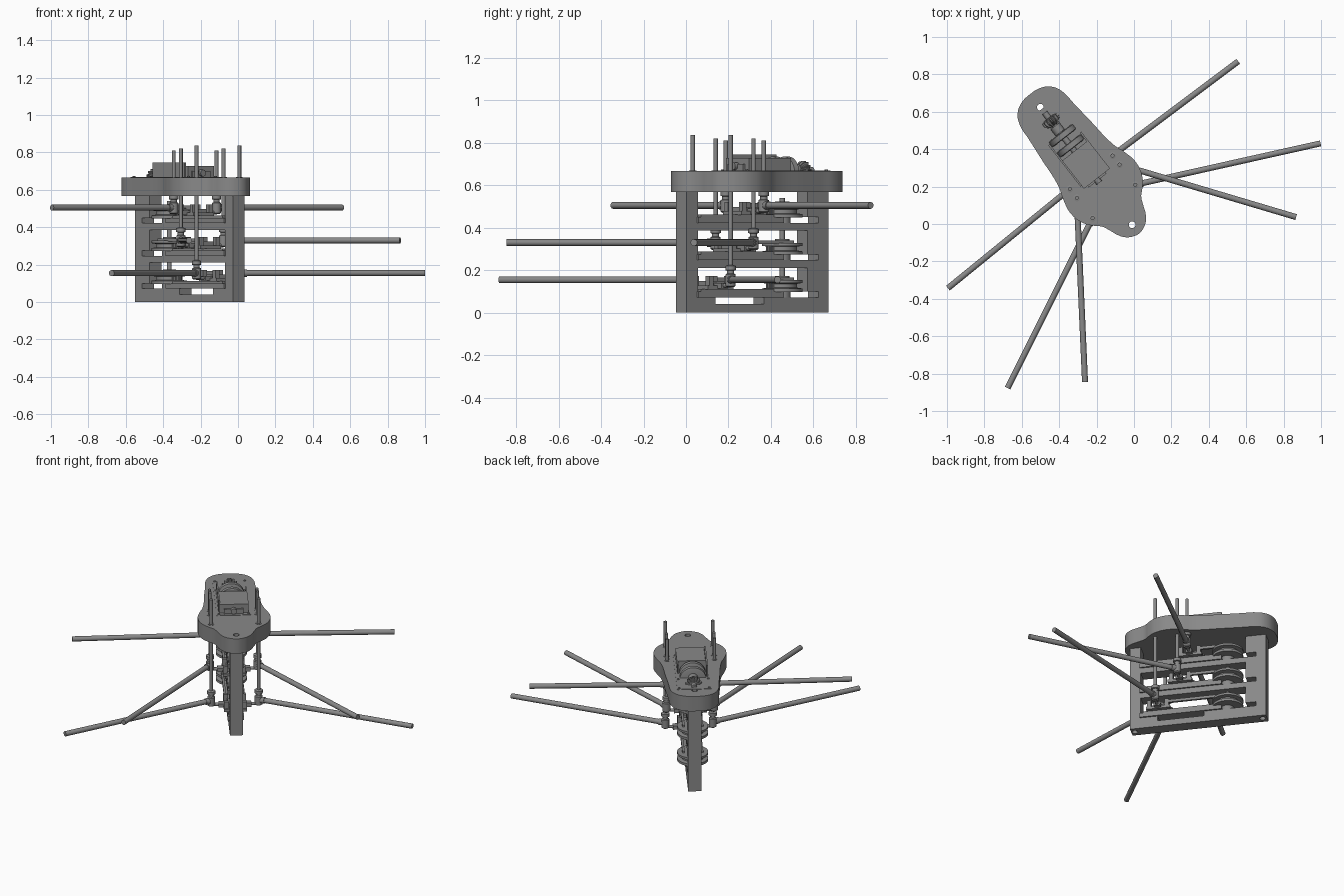
import bpy, bmesh, math
from mathutils import Matrix, Vector

if "Cube" in bpy.data.objects:
    bpy.data.objects.remove(bpy.data.objects["Cube"])

# Everything is laid out along a local axis (u = length, v = width), then turned into place
PLACE = Matrix.Translation((-0.01, -0.004, 0)) @ Matrix.Rotation(math.radians(128), 4, 'Z')
DARK = bpy.data.materials.new("dark_grey")
DARK.diffuse_color = (.25, .25, .25, 1)
DARK.use_nodes = True
DARK.node_tree.nodes["Principled BSDF"].inputs["Base Color"].default_value = DARK.diffuse_color


def finish(name, bm):
    bmesh.ops.remove_doubles(bm, verts=bm.verts, dist=1e-5)
    bmesh.ops.recalc_face_normals(bm, faces=bm.faces)
    bm.transform(PLACE)
    me = bpy.data.meshes.new(name)
    bm.to_mesh(me)
    bm.free()
    for p in me.polygons:
        p.use_smooth = True
    me.set_sharp_from_angle(angle=math.radians(30))
    me.materials.clear()
    me.materials.append(DARK)
    ob = bpy.data.objects.new(name, me)
    bpy.context.collection.objects.link(ob)
    return ob


def boxes(name, *specs):
    bm = bmesh.new()
    for u0, u1, v0, v1, z0, z1 in specs:
        m = Matrix.Translation(((u0 + u1) / 2, (v0 + v1) / 2, (z0 + z1) / 2))
        bmesh.ops.create_cube(bm, size=1, matrix=m @ Matrix.Diagonal((u1 - u0, v1 - v0, z1 - z0, 1)))
    return finish(name, bm)


def lathe(name, start, axis, profile, n=24, teeth=0):
    """Rings (radius, distance) stacked along an axis; optional gear teeth."""
    bm = bmesh.new()
    rot = Vector((0, 0, 1)).rotation_difference(Vector(axis)).to_matrix()
    n = teeth * 4 if teeth else n
    rings = []
    for r, t in profile:
        ring = []
        for i in range(n):
            a = 2 * math.pi * i / n
            rr = r * (0.78 if teeth and i % 4 > 1 else 1)
            ring.append(bm.verts.new(Vector(start) + rot @ Vector((rr * math.cos(a), rr * math.sin(a), t))))
        rings.append(ring)
    for a, b in zip(rings, rings[1:]):
        for i in range(n):
            bm.faces.new((a[i], a[(i + 1) % n], b[(i + 1) % n], b[i]))
    bm.faces.new(rings[0][::-1])
    bm.faces.new(rings[-1])
    return finish(name, bm)


def rod(name, p, q, r, n=20):
    d = Vector(q) - Vector(p)
    return lathe(name, p, d.normalized(), [(r, 0), (r, d.length)], n)


def drilled(name, outline, holes, z0, z1, handle):
    """Extruded outline with round through holes centred on the long axis."""
    cu = bpy.data.curves.new(name, 'CURVE')
    cu.dimensions, cu.fill_mode, cu.extrude, cu.resolution_u = '2D', 'BOTH', (z1 - z0) / 2, 5
    circles = [[(c + .018 * math.cos(k * math.pi / 4), .018 * math.sin(k * math.pi / 4)) for k in range(8)]
               for c in holes]
    for points, h in [(outline, handle)] + [(c, 'AUTO') for c in circles]:
        s = cu.splines.new('BEZIER')
        s.bezier_points.add(len(points) - 1)
        for bp, (u, v) in zip(s.bezier_points, points):
            bp.co = (u, v, 0)
            bp.handle_left_type = bp.handle_right_type = h
        s.use_cyclic_u = True
    tmp = bpy.data.objects.new(name, cu)
    bpy.context.collection.objects.link(tmp)
    me = bpy.data.meshes.new_from_object(tmp.evaluated_get(bpy.context.evaluated_depsgraph_get()))
    bpy.data.objects.remove(tmp)
    bm = bmesh.new()
    bm.from_mesh(me)
    bm.transform(Matrix.Translation((0, 0, (z0 + z1) / 2)))
    return finish(name, bm)


# Top plate: smooth symmetric outline
half = [(-.052, .035), (-.03, .07), (.005, .095), (.05, .113), (.09, .132), (.12, .163), (.165, .199),
        (.25, .222), (.33, .208), (.4, .185), (.58, .166), (.7, .154), (.79, .145), (.845, .117), (.878, .065)]
outline = [(-.06, 0)] + half + [(.886, 0)] + [(u, -v) for u, v in reversed(half)]
drilled("top_plate", outline, (0, .797), .567, .667, 'AUTO')

# Spine frame: drilled front and rear posts, base and shelves
T = .04
for name, a, b, c in (("front_post", -.022, .045, 0), ("rear_post", .765, .825, .797)):
    drilled(name, [(a, -T), (b, -T), (b, T), (a, T)], (c,), 0, .567, 'VECTOR')
boxes("base_bar", (.04, .77, -T, T, 0, .04), (.04, .15, -T, T, .04, .072), (.44, .77, -T, T, .04, .072))
for k in (1, 2):
    boxes("shelf_%d" % k, (.04, .77, -T, T, .175 * k + .036, .175 * k + .072))

# Three identical drive layers, one for each pair of arms
pivots = (.158, .295, .356)
tops = (.836, .82, .81)
arms = ((-.43, .905, 1.015), (-.815, .58, .985), (-.02, 1, .84))
for k in range(3):
    z = .175 * k
    pu = pivots[k]
    tag = "_%d" % k
    boxes("rear_block" + tag, (.70, .766, -T, T, z + .10, z + .215 if k < 2 else .567))
    boxes("guide_slab" + tag, (.04, .55, -.05, .05, z + .072, z + .1))
    boxes("guide_rails" + tag, (.06, .52, .02, .045, z + .098, z + .112), (.06, .52, -.045, -.02, z + .098, z + .112))
    # Sliding carriage with cross head and clamp blocks
    boxes("carriage" + tag, (pu - .075, pu + .075, -.07, .07, z + .11, z + .128),
          (pu - .045, pu + .045, -.045, .045, z + .128, z + .148),
          (pu - .02, pu + .02, -.1, .1, z + .115, z + .14))
    boxes("clamps" + tag, *[(pu + a - .012, pu + a + .012, s * .055 - .014, s * .055 + .014, z + .128, z + .172)
                           for a in (-.055, .055) for s in (-1, 1)])
    # Racks reaching back to the wheel
    boxes("racks" + tag, (pu + .05, .6, .05, .064, z + .148, z + .166), (pu + .05, .6, -.064, -.05, z + .148, z + .166))
    # Flanged wheel on an upright axle
    lathe("wheel" + tag, (.58, 0, z + .098), (0, 0, 1),
          [(.04, -.026), (.04, 0), (.095, 0), (.095, .016), (.07, .02), (.07, .038), (.095, .042), (.095, .056),
           (.035, .056), (.035, .075)], 40)
    lathe("pinion" + tag, (.52, 0, z + .1), (0, 0, 1), [(.03, 0), (.03, .05)], teeth=12)
    for s, side in ((1, "left"), (-1, "right")):
        w = s * .145
        za = z + .155
        # Upright control rod, collars, inner link and long arm
        rod("upright_rod_%s%s" % (side, tag), (pu, w, za - .03), (pu, w, tops[k]), .0105)
        lathe("collar_%s%s" % (side, tag), (pu, w, za - .035), (0, 0, 1),
              [(.016, 0), (.024, .006), (.024, .06), (.017, .064), (.017, .078), (.025, .08), (.025, .1), (.014, .104)], 20)
        rod("inner_link_%s%s" % (side, tag), (pu, s * .05, z + .128), (pu, w, z + .128), .01)
        du, dv, length = arms[k]
        d = Vector((du, s * dv, 0)).normalized()
        p = Vector((pu, w, za))
        rod("arm_%s%s" % (side, tag), p, p + d * length, .016)
        rod("arm_sleeve_%s%s" % (side, tag), p, p + d * .04, .02)
        lathe("plate_bushing_%s%s" % (side, tag), (pu, w, .66), (0, 0, 1), [(.018, 0), (.018, .009), (.014, .01)], 20)

rod("wheel_axle", (.58, 0, .04), (.58, 0, .54), .012)

# Drive unit on top of the plate
boxes("cover_panel", (.28, .785, -.105, .105, .66, .67))
boxes("motor_housing", (.31, .5, -.085, .085, .67, .728), (.30, .325, -.06, .06, .67, .7))
boxes("housing_wall_left", (.33, .61, .082, .092, .67, .745))
boxes("housing_wall_right", (.31, .56, -.092, -.082, .67, .728))
rod("motor_nose", (.285, 0, .69), (.31, 0, .69), .018)
for i, u in enumerate((.535, .605)):
    lathe("drum_%d" % i, (u - .018, 0, .653), (1, 0, 0), [(.07, 0), (.082, .004), (.082, .032), (.07, .036)], 36)
rod("drive_shaft", (.5, 0, .67), (.76, 0, .67), .016)
rod("shaft_hub", (.625, 0, .67), (.67, 0, .67), .03)
lathe("drive_gear", (.675, 0, .665), (1, 0, 0), [(.03, 0), (.05, .02), (.05, .042), (.03, .05)], teeth=14)
for s, side in ((1, "left"), (-1, "right")):
    for i, u in enumerate((.295, .64, .77)):
        rod("panel_screw_%s_%d" % (side, i), (u, s * .092, .666), (u, s * .092, .674), .008, 12)
